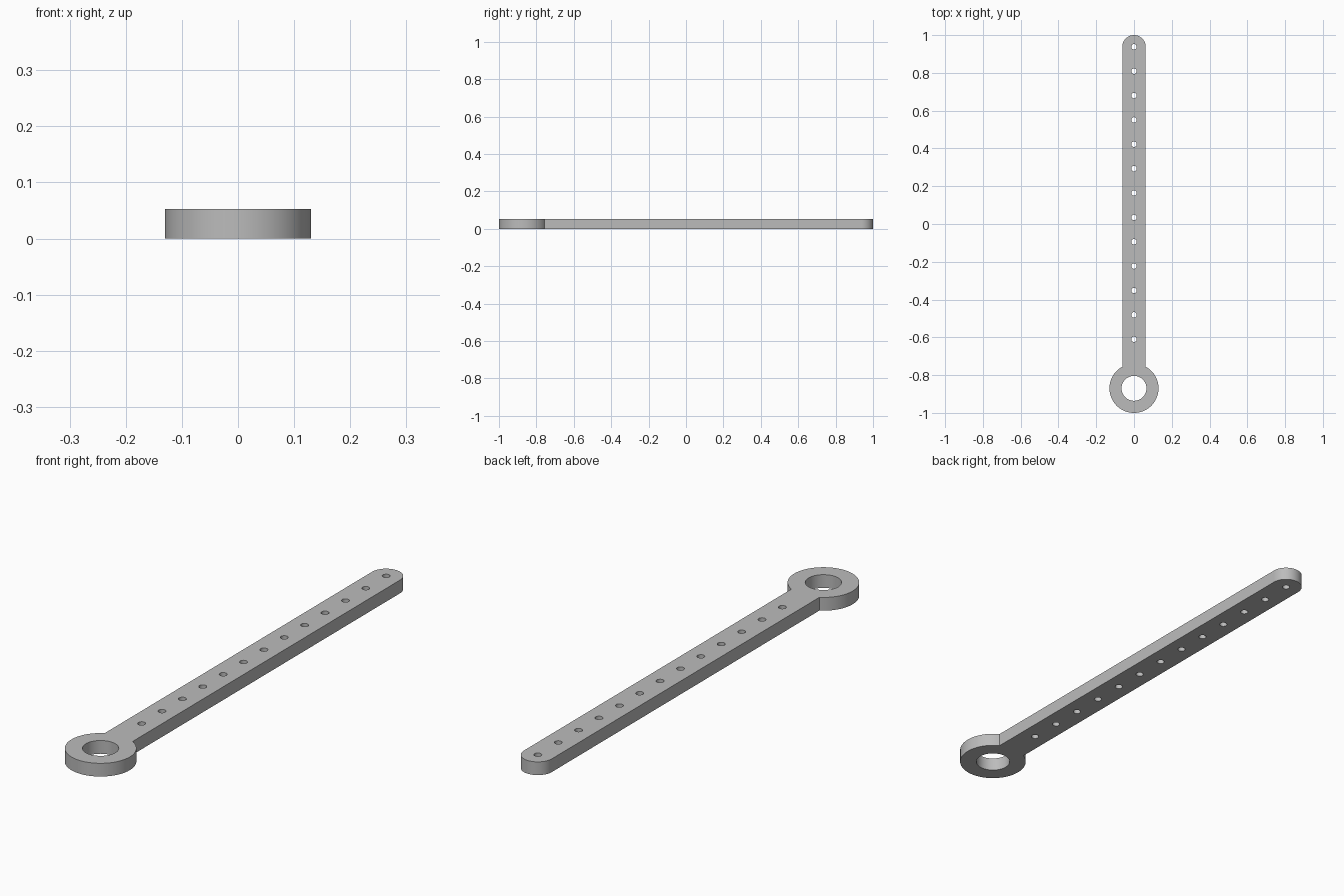
import bpy, bmesh
from math import sin, cos, pi, asin, sqrt

cube = bpy.data.objects.get("Cube")
if cube:
    bpy.data.objects.remove(cube, do_unlink=True)

THICK = 0.053
HALF_W = 0.062
RING_Y, RING_R, BORE_R = -0.87, 0.13, 0.066
TIP_Y = 1 - HALF_W
HOLE_R, HOLE_STEP, HOLE_COUNT = 0.0145, 0.129, 13


def arc(cy, r, start, end, steps):
    return [(r * cos(start + (end - start) * i / steps),
             cy + r * sin(start + (end - start) * i / steps)) for i in range(steps + 1)]


def circle(cy, r, steps):
    return arc(cy, r, 0, 2 * pi, steps)[:-1]


def add_loop(bm, points):
    verts = [bm.verts.new((x, y, 0)) for x, y in points]
    return [bm.edges.new((v, verts[i - 1])) for i, v in enumerate(verts)]


# Outline: rounded tip, straight sides, then the ring below the neck
neck = pi / 2 - asin(HALF_W / RING_R)
outline = arc(TIP_Y, HALF_W, 0, pi, 32)
outline += arc(RING_Y, RING_R, pi - neck, 2 * pi + neck, 72)

# Plate with bore and row of pin holes
bm = bmesh.new()
edges = add_loop(bm, outline) + add_loop(bm, circle(RING_Y, BORE_R, 64))
for i in range(HOLE_COUNT):
    edges += add_loop(bm, circle(TIP_Y - i * HOLE_STEP, HOLE_R, 32))
bmesh.ops.triangle_fill(bm, edges=edges, use_beauty=True, use_dissolve=False)
top = bmesh.ops.extrude_face_region(bm, geom=bm.faces[:], use_keep_orig=True)
top_verts = [g for g in top["geom"] if isinstance(g, bmesh.types.BMVert)]
bmesh.ops.translate(bm, vec=(0, 0, THICK), verts=top_verts)
bmesh.ops.recalc_face_normals(bm, faces=bm.faces[:])

mesh = bpy.data.meshes.new("perforated_arm")
bm.to_mesh(mesh)
bm.free()
arm = bpy.data.objects.new("perforated_arm", mesh)
bpy.context.collection.objects.link(arm)

# Plain grey material
grey = bpy.data.materials.new("plain_grey")
grey.use_nodes = True
colour = (0.5, 0.5, 0.5, 1)
grey.diffuse_color = colour
grey.node_tree.nodes["Principled BSDF"].inputs["Base Color"].default_value = colour
mesh.materials.append(grey)

bpy.ops.object.select_all(action="DESELECT")
arm.select_set(True)
bpy.context.view_layer.objects.active = arm
bpy.ops.object.shade_smooth_by_angle(angle=pi / 6)
